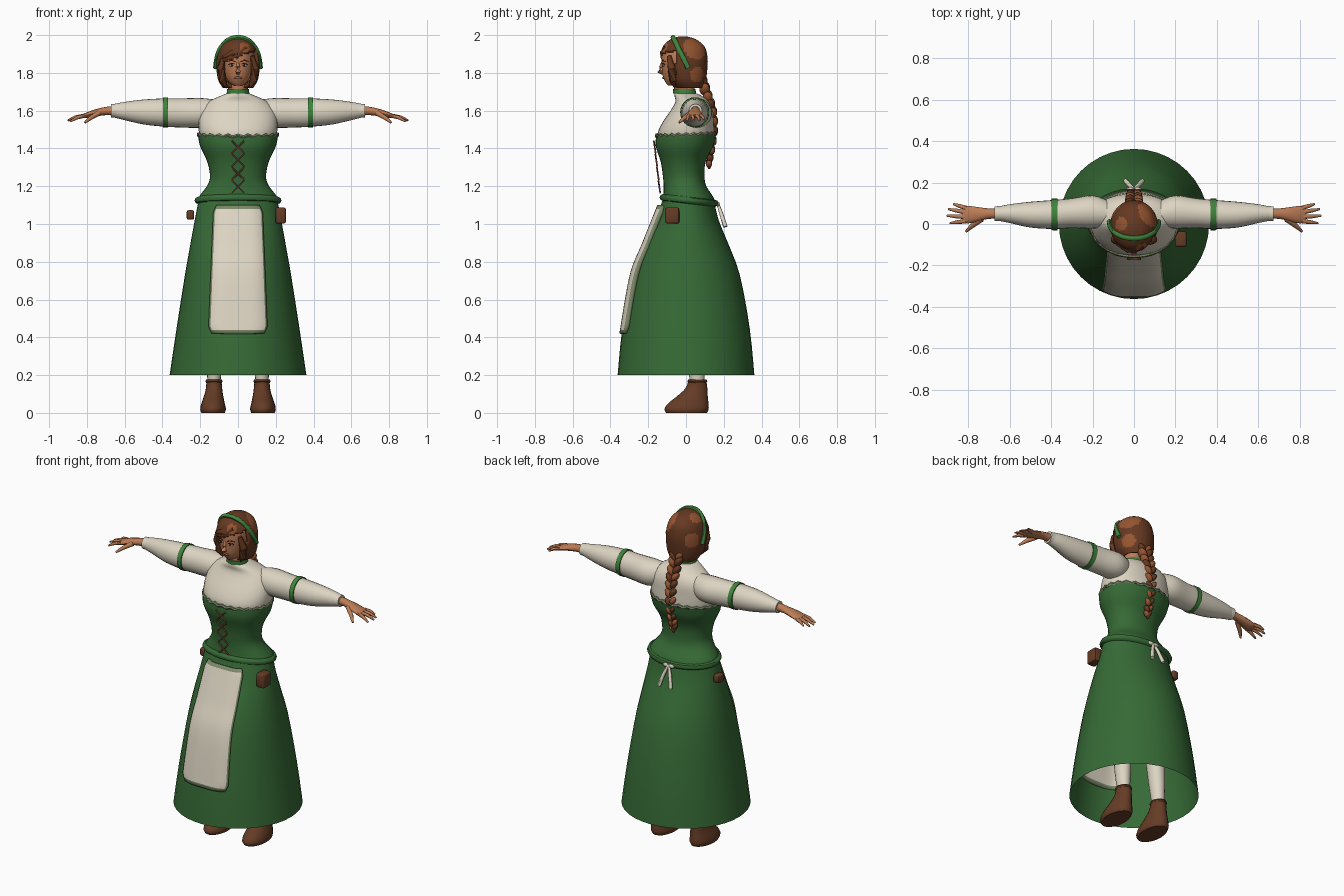
import bpy, bmesh
from math import sin, cos, pi, radians
from mathutils import Vector, Matrix

if "Cube" in bpy.data.objects:
    bpy.data.objects.remove(bpy.data.objects["Cube"])


def material(name, rgb):
    m = bpy.data.materials.new(name)
    m.use_nodes = True
    m.diffuse_color = (*rgb, 1)
    m.node_tree.nodes["Principled BSDF"].inputs["Base Color"].default_value = (*rgb, 1)
    return m


GREEN = material("dress green", (.037, .145, .037))
BAND = material("band green", (.05, .23, .045))
CREAM = material("cream linen", (.72, .66, .54))
SKIN = material("skin", (.5, .2, .09))
LEATHER = material("brown leather", (.13, .045, .019))
HAIR = material("dark hair", (.13, .04, .015))
HAIR2 = material("light hair", (.3, .09, .03))
LACE = material("lace red", (.3, .1, .055))
TRIM = material("trim sage", (.2, .25, .14))
DARK = material("eye dark", (.02, .012, .01))


def finish(name, bm, *mats, mirror=False, angle=45):
    bmesh.ops.recalc_face_normals(bm, faces=bm.faces[:])
    me = bpy.data.meshes.new(name)
    bm.to_mesh(me)
    bm.free()
    for m in mats:
        me.materials.append(m)
    for p in me.polygons:
        p.use_smooth = True
    me.set_sharp_from_angle(angle=radians(angle))
    ob = bpy.data.objects.new(name, me)
    bpy.context.scene.collection.objects.link(ob)
    if mirror:
        ob.modifiers.new("mirror", 'MIRROR')
    return ob


def refine(secs, k):
    """Smooth curve through the given sections."""
    out = []
    for i in range(len(secs) - 1):
        a, b, c, d = (secs[min(max(j, 0), len(secs) - 1)] for j in range(i - 1, i + 3))
        for s in range(k):
            t = s / k
            out.append([q + t / 2 * (r - p + t * (2 * p - 5 * q + 4 * r - s2 + t * (3 * (q - r) + s2 - p)))
                        for p, q, r, s2 in zip(a, b, c, d)])
    return out + [list(secs[-1])]


def bridge(bm, rings, caps=True, closed=False):
    rows = [[bm.verts.new(v) for v in ring] for ring in rings]
    n = len(rows[0])
    pairs = list(zip(rows, rows[1:])) + ([(rows[-1], rows[0])] if closed else [])
    for lo, hi in pairs:
        for i in range(n):
            j = (i + 1) % n
            bm.faces.new((lo[i], lo[j], hi[j], hi[i]))
    if caps and not closed:
        bm.faces.new(rows[0])
        bm.faces.new(rows[-1])


def loft(secs, n=24, k=3, axis='Z', p=1, caps=True):
    """Elliptical sections (position, centre a, centre b, radius a, radius b)."""
    def power(v):
        return abs(v) ** p * (1 if v > 0 else -1)
    rings = []
    for t, a, b, ra, rb in refine(secs, k):
        ring = [(a + ra * power(cos(2 * pi * i / n)), b + rb * power(sin(2 * pi * i / n)))
                for i in range(n)]
        rings.append([(u, v, t) if axis == 'Z' else (t, u, v) for u, v in ring])
    bm = bmesh.new()
    bridge(bm, rings, caps)
    return bm


def tube(bm, pts, radii, n=8, closed=False):
    pts = [Vector(q) for q in pts]
    rings = []
    for i, q in enumerate(pts):
        nxt = pts[(i + 1) % len(pts)] if closed else pts[min(i + 1, len(pts) - 1)]
        rot = (nxt - pts[i - 1 if closed else max(i - 1, 0)]).to_track_quat('Z', 'Y')
        r = radii[i] if isinstance(radii, (list, tuple)) else radii
        rings.append([q + rot @ Vector((r * cos(2 * pi * j / n), r * sin(2 * pi * j / n), 0)) for j in range(n)])
    bridge(bm, rings, True, closed)
    return bm


def ball(bm, centre, size, rot=None, seg=12):
    mat = Matrix.Translation(centre) @ (rot or Matrix()) @ Matrix.Diagonal((*size, 1))
    bmesh.ops.create_uvsphere(bm, u_segments=seg, v_segments=seg // 2 + 2, radius=1, matrix=mat)
    return bm


def hoop(z, cy, rx, ry, tilt=0, n=40):
    return [(rx * cos(2 * pi * i / n), cy + ry * sin(2 * pi * i / n), z - tilt * sin(2 * pi * i / n))
            for i in range(n)]


# Dress: open skirt, bodice, belt roll
finish("skirt", loft([(.2, 0, 0, .362, .362), (.45, 0, 0, .325, .337), (.73, 0, 0, .281, .285),
                      (.9, 0, 0, .251, .222), (1.02, 0, .005, .229, .168), (1.13, 0, .012, .208, .135)],
                     n=40, caps=False), GREEN)
finish("bodice", loft([(1.12, 0, .015, .216, .14), (1.15, 0, .01, .203, .13), (1.2, 0, -.005, .165, .113),
                       (1.25, 0, -.012, .148, .11), (1.33, 0, -.015, .163, .119),
                       (1.41, 0, -.008, .2, .152), (1.47, 0, 0, .212, .158)], n=36, p=.92), GREEN)
finish("belt", tube(bmesh.new(), hoop(1.125, .016, .212, .138, .015), .018, closed=True), GREEN)
ruffle = [(x, y, z + .005 * (-1) ** i) for i, (x, y, z) in enumerate(hoop(1.472, 0, .209, .156, -.006, 48))]
finish("bodice_trim", tube(bmesh.new(), ruffle, .009, 6, True), TRIM)

# Crossed lacing
bm = bmesh.new()
for i in range(4):
    z0, z1 = 1.165 + .07 * i, 1.23 + .07 * i
    for s in (-1, 1):
        tube(bm, [(s * .032, -.136 - .115 * (z0 - 1.16), z0), (-s * .032, -.138 - .115 * (z1 - 1.16), z1)], .0045, 6)
finish("lacing", bm, LACE)

# Apron with a darker border
bm = bmesh.new()
bmesh.ops.create_grid(bm, x_segments=30, y_segments=34, size=1)
drape = refine([(.42, -.353), (.73, -.298), (.9, -.232), (1.1, -.152)], 12)
for f in bm.faces:
    c = f.calc_center_median()
    f.material_index = int(abs(c.x) > .93 or c.y < -.95 or c.y > .97)
for v in bm.verts:
    u, w = v.co.x, (v.co.y + 1) / 2
    z = .42 + .68 * w
    lo, hi = next((a, b) for a, b in zip(drape, drape[1:]) if b[0] >= z - 1e-4)
    y = lo[1] + (hi[1] - lo[1]) * (z - lo[0]) / (hi[0] - lo[0])
    corner = 1 - .12 * max(0, abs(2 * w - 1) - .9) * 10
    v.co = ((.158 - .028 * w) * u * corner, y + .028 * u ** 4, z)
apron = finish("apron", bm, CREAM, TRIM)
shell = apron.modifiers.new("thickness", 'SOLIDIFY')
shell.thickness = .03
shell.offset = -1 if apron.data.polygons[0].normal.y < 0 else 1

# Apron bow behind the waist
bm = bmesh.new()
for s in (-1, 1):
    tube(bm, [(0, .168, 1.11), (s * .02, .185, 1.06), (s * .04, .208, .985)], [.007, .01, .012])
    ball(bm, (s * .018, .17, 1.105), (.02, .008, .012))
finish("apron_bow", bm, CREAM)

# Belt pouches
for name, centre, size in (("large_pouch", (.226, -.073, 1.045), (.055, .075, .085)),
                           ("small_pouch", (-.252, .04, 1.048), (.04, .055, .05))):
    bm = bmesh.new()
    bmesh.ops.create_cube(bm, size=1, matrix=Matrix.Translation(centre) @ Matrix.Diagonal((*size, 1)))
    bmesh.ops.bevel(bm, geom=bm.edges[:], offset=.01, segments=2, affect='EDGES', profile=.5)
    finish(name, bm, LEATHER)

# Blouse and sleeves
finish("blouse", loft([(1.42, 0, 0, .19, .14), (1.48, 0, 0, .206, .15), (1.54, 0, .012, .21, .135),
                       (1.6, 0, .03, .198, .112), (1.645, 0, .033, .16, .09),
                       (1.675, 0, .015, .1, .075), (1.69, 0, 0, .063, .06)], n=32, p=.92), CREAM)
finish("sleeve", loft([(.13, .05, 1.59, .065, .07), (.2, .058, 1.588, .08, .079), (.3, .052, 1.588, .072, .077),
                       (.385, .046, 1.59, .07, .075), (.5, .045, 1.593, .062, .066),
                       (.6, .05, 1.598, .045, .048), (.665, .05, 1.6, .032, .034)], axis='X'), CREAM, mirror=True)
finish("cuff", loft([(.635, .05, 1.6, .037, .037), (.672, .05, 1.6, .035, .035)], axis='X', k=1), CREAM, mirror=True)
finish("arm_band", loft([(.37, .046, 1.591, .077, .08), (.397, .046, 1.591, .076, .079)], axis='X', k=1),
       BAND, mirror=True)

# Hands
bm = loft([(.64, .05, 1.6, .026, .026), (.7, .05, 1.598, .025, .022), (.755, .047, 1.588, .035, .019),
           (.8, .045, 1.576, .042, .015), (.826, .045, 1.57, .036, .01)], n=12, axis='X')
for y0, tip in ((.077, (.87, .096, 1.553)), (.056, (.896, .072, 1.548)),
                (.034, (.902, .04, 1.548)), (.014, (.887, .004, 1.543))):
    root = Vector((.81, y0, 1.574))
    tip = Vector(tip)
    tube(bm, [root, root.lerp(tip, .55) + Vector((0, 0, .006)), tip], [.011, .0095, .005])
tube(bm, [(.735, .025, 1.588), (.78, -.008, 1.562), (.81, -.036, 1.537)], [.015, .012, .006])
finish("hand", bm, SKIN, mirror=True)

# Legs and shoes
finish("leg", loft([(.16, .127, .06, .034, .038), (.4, .122, .045, .05, .055), (.9, .1, .03, .07, .07)], n=16),
       CREAM, mirror=True)
finish("shoe", loft([(0, .132, .003, .062, .108), (.02, .132, .003, .068, .117), (.05, .132, .012, .062, .107),
                     (.09, .129, .035, .051, .08), (.13, .127, .055, .043, .058),
                     (.17, .127, .06, .04, .048)], n=20), LEATHER, mirror=True)
finish("shoe_collar", tube(bmesh.new(), [(.127 + x, y, z) for x, y, z in hoop(.168, .06, .036, .043, n=16)],
                           .01, 6, True), LEATHER, mirror=True)

# Neck, choker and head
finish("neck", loft([(1.66, 0, .005, .06, .06), (1.7, 0, -.008, .053, .054), (1.8, 0, -.01, .05, .055)], n=20), SKIN)
finish("choker", loft([(1.692, 0, -.007, .06, .061), (1.714, 0, -.01, .058, .06)], n=24, k=1), BAND)
bm = loft([(1.733, 0, -.075, .02, .02), (1.745, 0, -.06, .042, .045), (1.775, 0, -.043, .064, .078),
           (1.82, 0, -.035, .079, .092), (1.87, 0, -.03, .086, .1), (1.92, 0, -.028, .08, .095),
           (1.96, 0, -.02, .05, .06)], n=28)
tube(bm, [(0, -.122, 1.862), (0, -.133, 1.83), (0, -.139, 1.808), (0, -.122, 1.797)], [.006, .01, .014, .009])
finish("head", bm, SKIN)
finish("lips", ball(bmesh.new(), (0, -.119, 1.774), (.022, .007, .007)), LACE)
bm = ball(bmesh.new(), (.033, -.118, 1.84), (.015, .006, .006))
finish("eye_white", bm, CREAM, mirror=True)
bm = ball(bmesh.new(), (.033, -.122, 1.84), (.006, .004, .006))
tube(bm, [(.015, -.125, 1.847), (.034, -.124, 1.85), (.052, -.113, 1.845)], .0025, 6)
finish("iris_and_lashes", bm, DARK, mirror=True)
finish("eyebrow", tube(bmesh.new(), [(.014, -.128, 1.86), (.036, -.124, 1.867), (.058, -.11, 1.86)],
                       [.003, .004, .002], 6), HAIR, mirror=True)

# Hair cap with a swept fringe, an open face and lighter patches
bm = loft([(1.72, 0, .02, .08, .075), (1.76, 0, .005, .104, .1), (1.82, 0, -.005, .114, .118),
           (1.88, 0, -.01, .112, .124), (1.94, 0, -.012, .094, .11), (1.978, 0, -.015, .057, .067),
           (1.993, 0, -.015, .015, .02)], n=56, k=6)
gone = []
for f in bm.faces:
    c = f.calc_center_median()
    if (c.y < -.055 and c.z < 1.885 + .35 * c.x) or c.z < 1.7201:
        gone.append(f)
    f.material_index = any((c - Vector(q)).length < r for q, r in (
        ((.075, .05, 1.935), .065), ((-.09, .07, 1.86), .045), ((-.06, 0, 1.965), .035),
        ((.09, .06, 1.79), .04), ((.03, -.1, 1.93), .03)))
bmesh.ops.delete(bm, geom=gone, context='FACES')
hair = finish("hair", bm, HAIR, HAIR2)
shell = hair.modifiers.new("thickness", 'SOLIDIFY')
shell.thickness = .018

# Locks framing the face and fringe strands
bm = bmesh.new()
for s in (-1, 1):
    tube(bm, [(s * .075, -.09, 1.89), (s * .09, -.075, 1.82), (s * .082, -.07, 1.76), (s * .06, -.06, 1.72)],
         [.012, .022, .02, .003])
for x in (-.085, -.065, -.04, -.01):
    tube(bm, [(.04, -.105, 1.935), (x / 2 + .01, -.125, 1.905), (x, -.125 + 3.5 * x * x, 1.86 - .2 * x * (x < -.03))],
         [.012, .014, .003])
finish("face_locks", bm, HAIR)

# Braid: overlapping tilted lobes down the back
path = refine([(.085, 1.76), (.115, 1.68), (.14, 1.6), (.148, 1.5), (.135, 1.4), (.122, 1.33)], 4)
for shade, side in ((HAIR, -1), (HAIR2, 1)):
    bm = bmesh.new()
    for i, (y, z) in enumerate(path[::2]):
        w = .036 - .0016 * i
        for s in (-1, 1):
            if (s * side > 0) == (i % 3 > 0):
                ball(bm, (s * w * .55, y, z - .012 * (s > 0)), (w * .62, w * .82, w * 1.05),
                     Matrix.Rotation(s * .6, 4, 'Y'), 10)
    if side < 0:
        tube(bm, [(0, .122, 1.34), (0, .122, 1.315), (0, .122, 1.29)], [.012, .017, .004])
    finish("braid_dark" if side < 0 else "braid_light", bm, shade)

# Headband
arc = [pi * i / 24 for i in range(25)]
finish("headband", tube(bmesh.new(), [(.118 * abs(cos(a)) ** .9 * (1 if a < pi / 2 else -1),
                                       .012 - .08 * sin(a), 1.825 + .162 * sin(a)) for a in arc], .0135), BAND)
